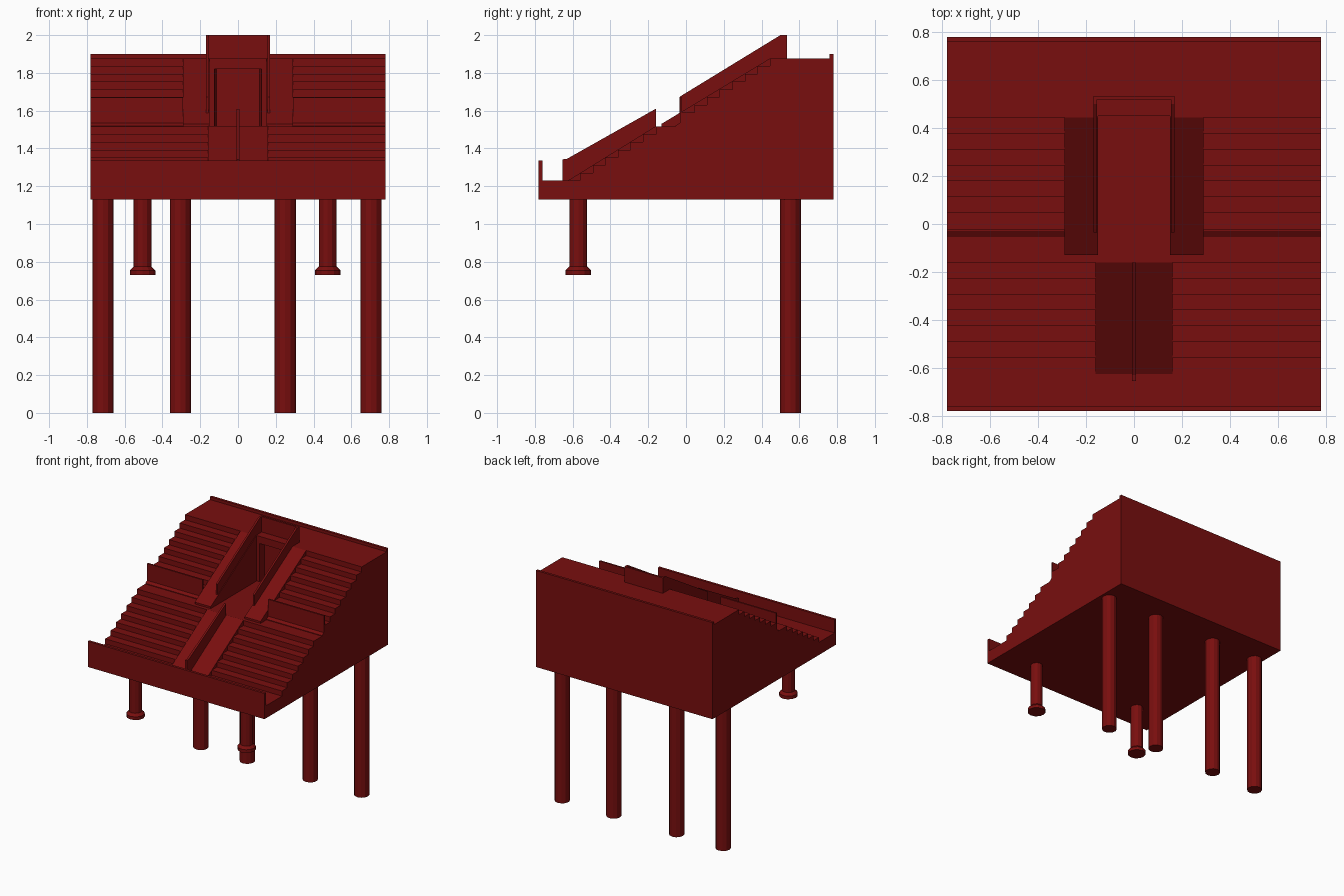
import bpy, bmesh
from mathutils import Vector

cube = bpy.data.objects.get("Cube")
if cube:
    bpy.data.objects.remove(cube, do_unlink=True)

red = bpy.data.materials.new("dark red")
red.use_nodes = True
RED = (0.19, 0.0045, 0.0045, 1)
red.diffuse_color = RED
red.node_tree.nodes["Principled BSDF"].inputs["Base Color"].default_value = RED


def finish(name, bm):
    bmesh.ops.recalc_face_normals(bm, faces=bm.faces)
    mesh = bpy.data.meshes.new(name)
    bm.to_mesh(mesh)
    bm.free()
    mesh.materials.append(red)
    obj = bpy.data.objects.new(name, mesh)
    bpy.context.collection.objects.link(obj)
    return obj


def prism(name, pts, lo, hi, axis="x"):
    """Extrude a (y, z) outline along x, or an (x, y) outline along z."""
    place = (lambda a, b: (lo, a, b)) if axis == "x" else (lambda a, b: (a, b, lo))
    step = Vector((hi - lo, 0, 0)) if axis == "x" else Vector((0, 0, hi - lo))
    bm = bmesh.new()
    face = bm.faces.new([bm.verts.new(place(a, b)) for a, b in pts])
    new = bmesh.ops.extrude_face_region(bm, geom=[face], use_keep_orig=True)["geom"]
    bmesh.ops.translate(bm, vec=step, verts=[v for v in new if isinstance(v, bmesh.types.BMVert)])
    return finish(name, bm)


def pair(name, pts, lo, hi, axis="x"):
    """The same prism on both sides of the centre."""
    prism("left_" + name, pts, lo, hi, axis)
    if axis == "x":
        prism("right_" + name, pts, -hi, -lo)
    else:
        prism("right_" + name, [(-a, b) for a, b in pts], lo, hi, axis)


def rect(a0, a1, b0, b1):
    return [(a0, b0), (a1, b0), (a1, b1), (a0, b1)]


def stairs(y, z, rise, count=7, run=0.0667):
    pts = []
    for i in range(count):
        pts += [(y + run * i, z + rise * i), (y + run * i, z + rise * (i + 1))]
    return pts


EDGE, BASE, WALK, LAND, DECK = 0.78, 1.13, 1.23, 1.515, 1.877

# Shared outline pieces: front wall with walkway, and rear deck with parapet
front = [(-EDGE, BASE), (-EDGE, 1.335), (-0.76, 1.335), (-0.76, WALK)]
rear = [(0.76, DECK), (0.76, 1.9), (EDGE, 1.9), (EDGE, BASE)]
lower = stairs(-0.56, WALK, (LAND - WALK) / 7)
upper = stairs(0.045, 1.59, (DECK - 1.59) / 7)

# Seating wings with the middle barrier
barrier = [(-0.055, LAND), (-0.055, 1.52), (-0.033, 1.535), (-0.033, 1.67),
           (-0.02, 1.67), (-0.02, 1.59)]
pair("seating_wing", front + lower + barrier + upper + rear, 0.29, EDGE)

# Sloped aisles beside the entrance
pair("aisle", front + lower + [(-0.13, LAND), (-0.13, 1.53), (0.445, DECK)] + rear, 0.15, 0.29)

# Centre block with the sunken entrance floor
prism("centre_block", front + [(-0.16, WALK), (-0.16, LAND), (0.5, LAND), (0.5, DECK)] + rear,
      -0.15, 0.15)

# Lower ramp and its dividing rail
prism("lower_ramp", [(-0.625, WALK), (-0.16, LAND + 0.003), (-0.16, WALK)], -0.16, 0.16)
prism("ramp_rail", [(-0.655, WALK), (-0.655, 1.342), (-0.63, 1.345), (-0.16, 1.61),
                    (-0.16, LAND), (-0.62, WALK)], -0.008, 0.008)

# Doorway at the end of the entrance
pair("door_jamb", [(0.125, 0.45), (0.15, 0.45), (0.15, 0.5), (0.115, 0.5)], LAND, DECK, "z")
prism("door_lintel", rect(0.45, 0.5, 1.82, DECK), -0.125, 0.125)

# Guard walls around the entrance
pair("guard_wall", [(-0.035, LAND), (-0.035, 1.672), (-0.02, 1.682), (0.5, 2.0), (0.535, 2.0),
                    (0.535, 1.87), (0.45, 1.87)], 0.155, 0.17)
prism("rear_guard_wall", rect(0.52, 0.535, 1.87, 2.0), -0.17, 0.17)


def column(name, x, y, rings, sides=12):
    """Stack of (radius, height) rings joined into a post."""
    bm = bmesh.new()
    for (r0, z0), (r1, z1) in zip(rings, rings[1:]):
        part = bmesh.ops.create_cone(bm, cap_ends=True, segments=sides, radius1=r0, radius2=r1,
                                     depth=z1 - z0)
        bmesh.ops.translate(bm, vec=(x, y, (z0 + z1) / 2), verts=part["verts"])
    finish(name, bm)


# Support posts
for i, x in enumerate((-0.715, -0.305, 0.25, 0.705)):
    column(f"rear_post_{i + 1}", x, 0.553, [(0.056, 0), (0.056, BASE)])
for side, x in (("right", -0.505), ("left", 0.475)):
    column(f"{side}_front_post", x, -0.57,
           [(0.067, 0.73), (0.067, 0.755), (0.047, 0.775), (0.047, BASE)])
